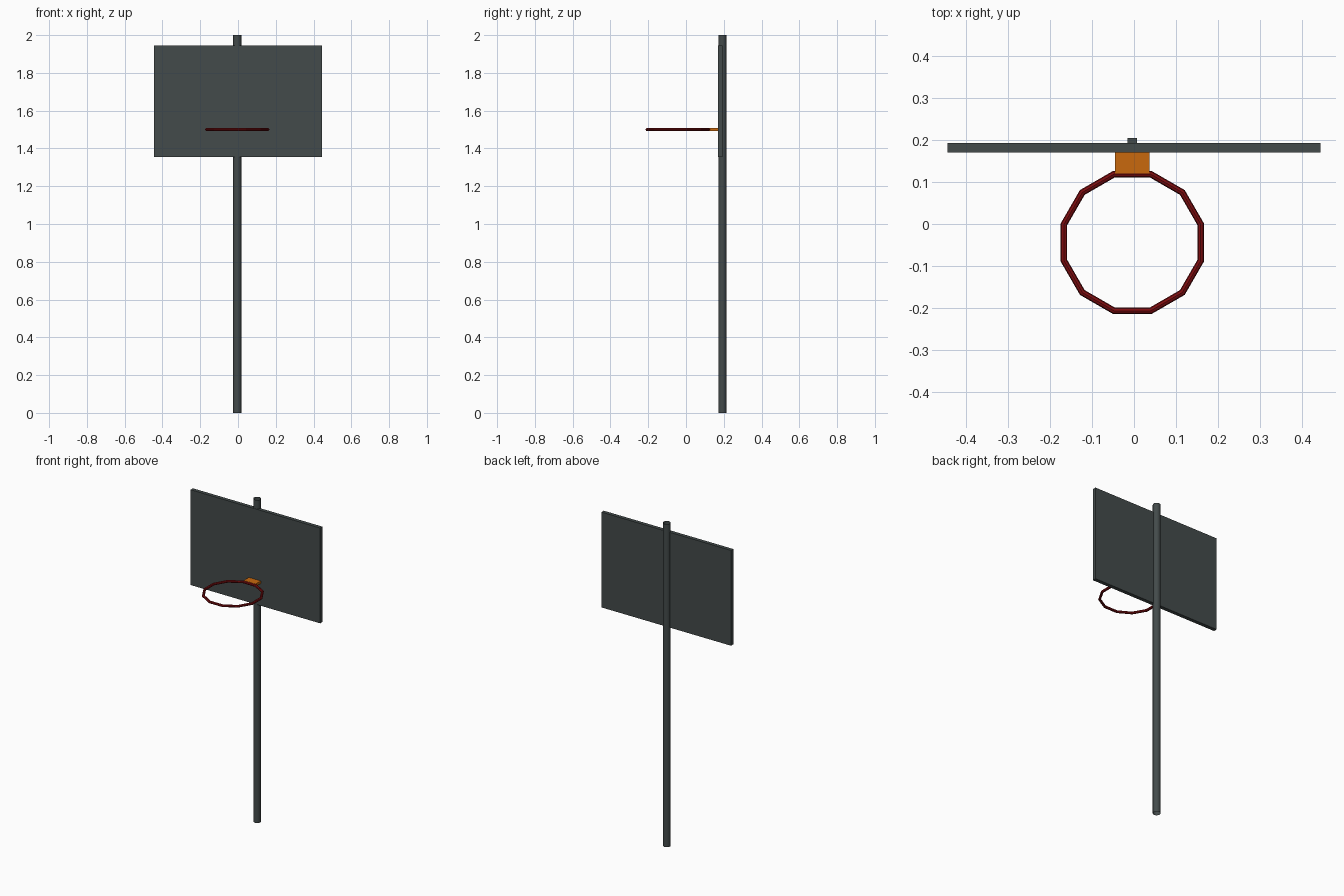
import bpy, math

if "Cube" in bpy.data.objects:
    bpy.data.objects.remove(bpy.data.objects["Cube"])

def mat(name, rgb):
    m = bpy.data.materials.new(name)
    m.diffuse_color = (*rgb, 1)
    m.use_nodes = True
    m.node_tree.nodes["Principled BSDF"].inputs["Base Color"].default_value = m.diffuse_color
    return m

grey = mat("slate_grey", (0.056, 0.069, 0.069))
red = mat("dark_red", (0.21, 0.004, 0.005))
orange = mat("orange", (0.58, 0.14, 0.004))
CX = -0.004

def finish(name, m):
    o = bpy.context.object
    o.name = name
    o.data.materials.append(m)
    return o

def box(name, lo, hi, m):
    bpy.ops.mesh.primitive_cube_add(size=1, location=[(a + b) / 2 for a, b in zip(lo, hi)])
    o = finish(name, m)
    o.scale = [b - a for a, b in zip(lo, hi)]
    return o

# Open-ended tube pole
bpy.ops.mesh.primitive_cylinder_add(vertices=16, radius=0.022, depth=2,
                                    end_fill_type='NOTHING', location=(CX, 0.193, 1))
finish("pole", grey)
bpy.ops.object.shade_smooth_by_angle(angle=math.radians(30))

# Backboard and the small mount inside the pole
box("backboard", (-0.444, 0.170, 1.355), (0.444, 0.193, 1.945), grey)
box("pole_mount", (-0.015, 0.190, 1.490), (0.007, 0.205, 1.510), grey)

# Bracket joining hoop to board
box("hoop_bracket", (-0.045, 0.120, 1.493), (0.037, 0.172, 1.509), orange)

# Twelve-sided hoop, flats facing the axes
bpy.ops.mesh.primitive_torus_add(major_segments=12, minor_segments=8,
                                 major_radius=0.1685, minor_radius=0.008,
                                 location=(CX, -0.044, 1.5),
                                 rotation=(0, 0, math.radians(15)))
hoop = finish("hoop", red)
for p in hoop.data.polygons:
    p.use_smooth = False
